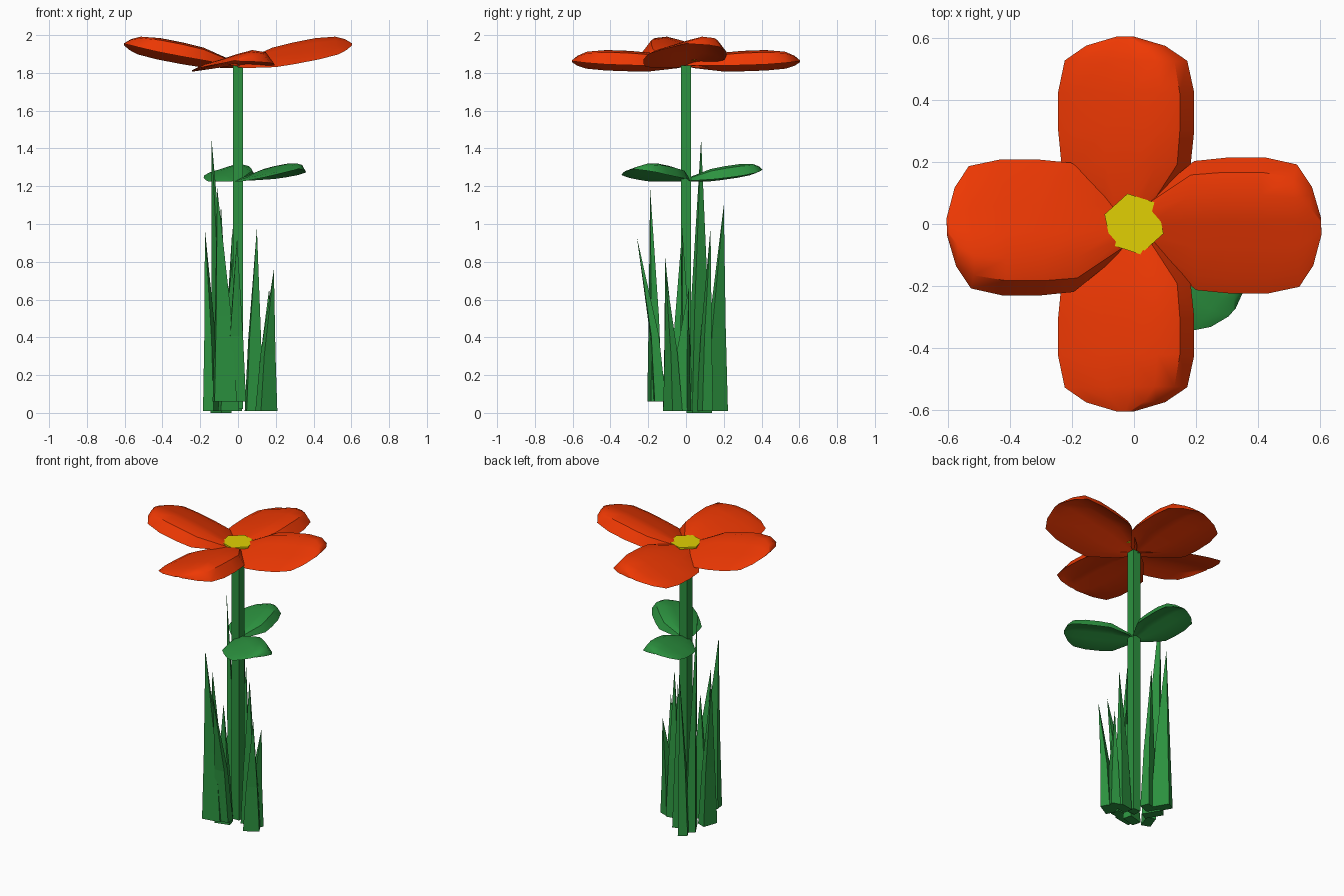
import bpy, bmesh, math
from mathutils import Matrix, Vector

if "Cube" in bpy.data.objects:
    bpy.data.objects.remove(bpy.data.objects["Cube"])


def material(name, rgb):
    m = bpy.data.materials.new(name)
    m.diffuse_color = (*rgb, 1)
    m.use_nodes = True
    m.node_tree.nodes["Principled BSDF"].inputs["Base Color"].default_value = m.diffuse_color
    return m


RED = material("petal_red", (0.86, 0.04, 0.001))
YELLOW = material("centre_yellow", (0.75, 0.63, 0.001))
GREEN = material("leaf_green", (0.025, 0.29, 0.05))


def finish(bm, name, mat, smooth=False):
    bmesh.ops.recalc_face_normals(bm, faces=bm.faces)
    me = bpy.data.meshes.new(name)
    bm.to_mesh(me)
    bm.free()
    ob = bpy.data.objects.new(name, me)
    bpy.context.collection.objects.link(ob)
    me.materials.append(mat)
    if smooth:
        bpy.context.view_layer.objects.active = ob
        ob.select_set(True)
        bpy.ops.object.shade_smooth_by_angle(angle=math.radians(40))
        ob.select_set(False)
    return ob


def loft(rings):
    bm = bmesh.new()
    rows = [[bm.verts.new(p) for p in r] for r in rings]
    n = len(rows[0])
    for a, b in zip(rows, rows[1:]):
        for i in range(n):
            j = (i + 1) % n
            bm.faces.new((a[i], a[j], b[j], b[i]))
    bm.faces.new(rows[0])
    bm.faces.new(rows[-1])
    bmesh.ops.remove_doubles(bm, verts=bm.verts, dist=0.0005)
    return bm


# pad outline: distance along, half width, half thickness (fractions)
OUTLINE = [(0.0, .15, .15), (.08, .42, .4), (.32, .95, .9), (.5, 1, 1),
           (.7, 1, 1), (.87, .9, .8), (.95, .58, .45), (1, .12, .06)]
# lopsided arch, hollow underneath
SECTION = [(-1, -.35), (-.75, .05), (-.3, .4), (.1, .75), (.5, 1), (.82, .65),
           (1, -.6), (.76, .1), (.45, .45), (.1, .25), (-.3, -.05), (-.7, -.3)]


def pad(name, mat, length, width, thick, base, yaw, pitch, roll, side=1):
    rot = (Matrix.Rotation(math.radians(yaw), 3, 'Z')
           @ Matrix.Rotation(math.radians(-pitch), 3, 'Y')
           @ Matrix.Rotation(math.radians(roll * side), 3, 'X'))
    rings = [[Vector(base) + rot @ Vector((t * length, s * side * w * width, u * h * thick))
              for s, u in SECTION] for t, w, h in OUTLINE]
    return finish(loft(rings), name, mat, True)


# petals
pad("petal_right", RED, .615, .22, .055, (0, -.008, 1.835), 0, 11, 7)
pad("petal_left", RED, .615, .22, .055, (0, -.008, 1.835), 180, 11, 7)
pad("petal_back", RED, .605, .22, .055, (-.028, 0, 1.84), 90, 2, 6, -1)
pad("petal_front", RED, .605, .22, .055, (-.028, 0, 1.84), 270, 2, 6)

# stem leaves
pad("leaf_front", GREEN, .43, .14, .042, (0, 0, 1.23), -42, 8, 5)
pad("leaf_back", GREEN, .41, .135, .042, (-.01, 0, 1.23), 98, 8, 5, -1)


def prism(name, mat, r, z0, z1, phase, sides=6):
    ang = [math.radians(phase + 360 * i / sides) for i in range(sides)]
    rings = [[(r * math.cos(a), r * math.sin(a), z) for a in ang] for z in (z0, z1)]
    return finish(loft(rings), name, mat)


# stem and flower centre
prism("stem", GREEN, .039, .02, 1.84, 45, 4)
prism("flower_centre", YELLOW, .10, 1.866, 1.878, 42)

# grass blades: base x, y, z, tip x, y, z, half sizes, turn
BLADES = [(-.09, .07, 0, -.14, .08, 1.45, .06, .03, 120),
          (-.07, -.165, .06, -.11, -.19, 1.19, .06, .03, 10),
          (-.09, .155, .01, -.09, .20, 1.10, .06, .03, 120),
          (-.14, -.03, .01, -.175, -.02, .97, .05, .03, 70),
          (-.03, .10, .01, -.03, .13, .98, .045, .03, 20),
          (.085, 0, .01, .10, -.02, .98, .045, .03, 10),
          (-.01, -.14, .06, -.005, -.26, .93, .05, .03, 5),
          (.15, -.07, .01, .19, -.11, .76, .05, .03, 30),
          (.14, -.03, .01, .165, .015, .66, .05, .03, 70),
          (-.05, -.08, .01, -.03, -.11, .82, .05, .03, 15)]
for i, (x, y, z, tx, ty, tz, a, b, turn) in enumerate(BLADES):
    rot = Matrix.Rotation(math.radians(turn), 3, 'Z')
    bm = bmesh.new()
    rows = []
    for f, k, bend in ((0, 1, 0), (.4, .68, .22)):
        c = Vector((x + (tx - x) * bend, y + (ty - y) * bend, z + (tz - z) * f))
        rows.append([bm.verts.new(c + rot @ Vector((u * a * k, v * b * k, 0)))
                     for u, v in ((-1, -1), (1, -1), (1, 1), (-1, 1))])
    lo, mid = rows
    top = bm.verts.new((tx, ty, tz))
    for k in range(4):
        j = (k + 1) % 4
        bm.faces.new((lo[k], lo[j], mid[j], mid[k]))
        bm.faces.new((mid[k], mid[j], top))
    bm.faces.new(lo)
    finish(bm, f"grass_blade_{i + 1}", GREEN)
